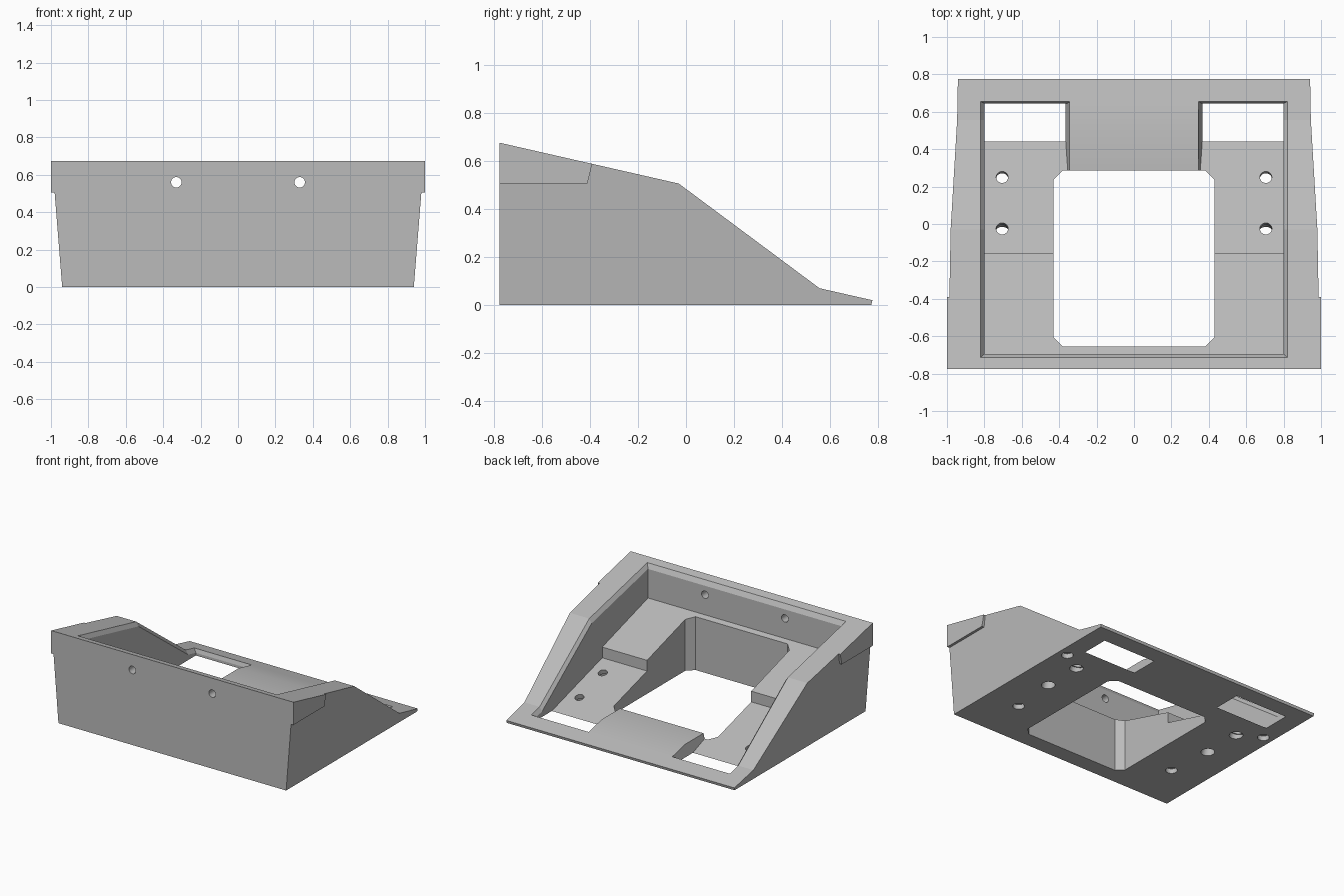
import bpy, bmesh, math
from mathutils import Matrix, Vector

cube = bpy.data.objects.get("Cube")
if cube:
    bpy.data.objects.remove(cube, do_unlink=True)

grey = bpy.data.materials.new("plain_grey")
grey.use_nodes = True
grey.diffuse_color = (0.5, 0.5, 0.5, 1)
grey.node_tree.nodes["Principled BSDF"].inputs["Base Color"].default_value = (0.5, 0.5, 0.5, 1)


def finish(bm, name):
    bmesh.ops.recalc_face_normals(bm, faces=bm.faces)
    mesh = bpy.data.meshes.new(name)
    bm.to_mesh(mesh)
    bm.free()
    mesh.materials.append(grey)
    ob = bpy.data.objects.new(name, mesh)
    bpy.context.collection.objects.link(ob)
    return ob


def loft(a, b, name):
    """Solid between two matching rings of points."""
    bm = bmesh.new()
    va, vb = [bm.verts.new(p) for p in a], [bm.verts.new(p) for p in b]
    bm.faces.new(va)
    bm.faces.new(vb)
    for i in range(len(va)):
        j = (i + 1) % len(va)
        bm.faces.new((va[i], va[j], vb[j], vb[i]))
    return finish(bm, name)


def side_prism(profile, half, name):
    """Side profile of (y, z) points; half(z) gives the half width."""
    return loft([(-half(z), y, z) for y, z in profile],
                [(half(z), y, z) for y, z in profile], name)


def cylinder(center, axis, radius, length, name):
    bm = bmesh.new()
    turn = Vector((0, 0, 1)).rotation_difference(Vector(axis)).to_matrix().to_4x4()
    bmesh.ops.create_cone(bm, cap_ends=True, segments=32, radius1=radius, radius2=radius,
                          depth=length, matrix=Matrix.Translation(center) @ turn)
    return finish(bm, name)


def combine(target, tool, operation):
    mod = target.modifiers.new(operation.lower(), 'BOOLEAN')
    mod.operation, mod.solver, mod.object = operation, 'EXACT', tool
    bpy.context.view_layer.objects.active = target
    bpy.ops.object.modifier_apply(modifier=mod.name)
    bpy.data.objects.remove(tool, do_unlink=True)


# Outer wedge with drafted sides
FRONT, KNEE, TOE = -0.775, -0.03, 0.555


def top_z(y):
    if y < KNEE:
        return 0.505 + (KNEE - y) * 0.228
    if y < TOE:
        return 0.07 + (TOE - y) * 0.7436
    return 0.07 - (y - TOE) * 0.227


frame = side_prism([(FRONT, 0), (FRONT, top_z(FRONT)), (KNEE, top_z(KNEE)), (TOE, top_z(TOE)),
                    (0.775, top_z(0.775)), (0.77, 0)], lambda z: 0.94 + 0.08 * z, "base_frame")

# Overhanging ears beside the front
ears = side_prism([(FRONT, 0.505), (-0.41, 0.505), (-0.39, top_z(-0.39)),
                   (FRONT, top_z(FRONT))], lambda z: 1.0, "ears")
combine(frame, ears, 'UNION')

# Recess with a stepped, sloping floor that runs out through the underside
floor = [(-0.695, 0.41), (-0.155, 0.25), (-0.155, 0.17), (0.645, -0.0585)]
recess = side_prism(floor + [(0.645, 1), (-0.695, 1)], lambda z: 0.80, "recess_cutter")
combine(frame, recess, 'DIFFERENCE')

# Chamfer around the recess rim, following the top surface
bm = bmesh.new()
rows = []
for half, grow, lift in ((0.80, 0.0, -0.03), (0.84, 0.02, 0.03)):
    ys = (-0.695 - 2 * grow, KNEE, TOE, 0.645 + grow)
    rows.append([[bm.verts.new((s * half, y, top_z(y) + lift)) for y in ys] for s in (-1, 1)])
(ll, lr), (ul, ur) = rows
for i in range(3):
    for a, b in ((ll, lr), (ul, ur), (ll, ul), (lr, ur)):
        bm.faces.new((a[i], a[i + 1], b[i + 1], b[i]))
for i in (0, 3):
    bm.faces.new((ll[i], lr[i], ur[i], ul[i]))
combine(frame, finish(bm, "rim_chamfer_cutter"), 'DIFFERENCE')

# Tongue between the two rear windows
tongue = side_prism([(0.25, 0), (0.25, 0.082), (0.502, 0.082), (0.70, top_z(0.70)), (0.70, 0)],
                    lambda z: 0.365 if z < 0.01 else 0.345, "tongue")
combine(frame, tongue, 'UNION')

# Large central opening with clipped corners
w, f, b, c = 0.43, -0.655, 0.287, 0.05
ring = [(-w, f + c), (-w + c, f), (w - c, f), (w, f + c),
        (w, b - c), (w - c, b), (c - w, b), (-w, b - c)]
combine(frame, loft([(x, y, -0.2) for x, y in ring], [(x, y, 1) for x, y in ring],
                    "opening_cutter"), 'DIFFERENCE')

# Screw holes, mirrored left and right
slope = Vector((0, 0.286, 1)).normalized()
for s in (-1, 1):
    holes = [cylinder((s * 0.33, -0.74, 0.56), (0, 1, 0), 0.028, 0.2, "front_hole"),
             cylinder((s * 0.866, 0.33, 0), (0, 0, 1), 0.04, 0.07, "rear_foot_hole"),
             cylinder((s * 0.675, -0.41, 0), (0, 0, 1), 0.04, 0.07, "front_foot_hole")]
    for y in (0.25, -0.025):
        z = 0.17 - 0.286 * (y + 0.155)
        point = Vector((s * 0.705, y, z))
        holes.append(cylinder(point, slope, 0.032, 0.5, "floor_hole"))
        holes.append(cylinder(point - slope * 0.18, slope, 0.046, 0.29, "counterbore"))
    for hole in holes:
        combine(frame, hole, 'DIFFERENCE')

# Flat faces, smooth hole walls
bpy.ops.object.select_all(action='DESELECT')
frame.select_set(True)
bpy.context.view_layer.objects.active = frame
bpy.ops.object.shade_smooth_by_angle(angle=math.radians(15))
